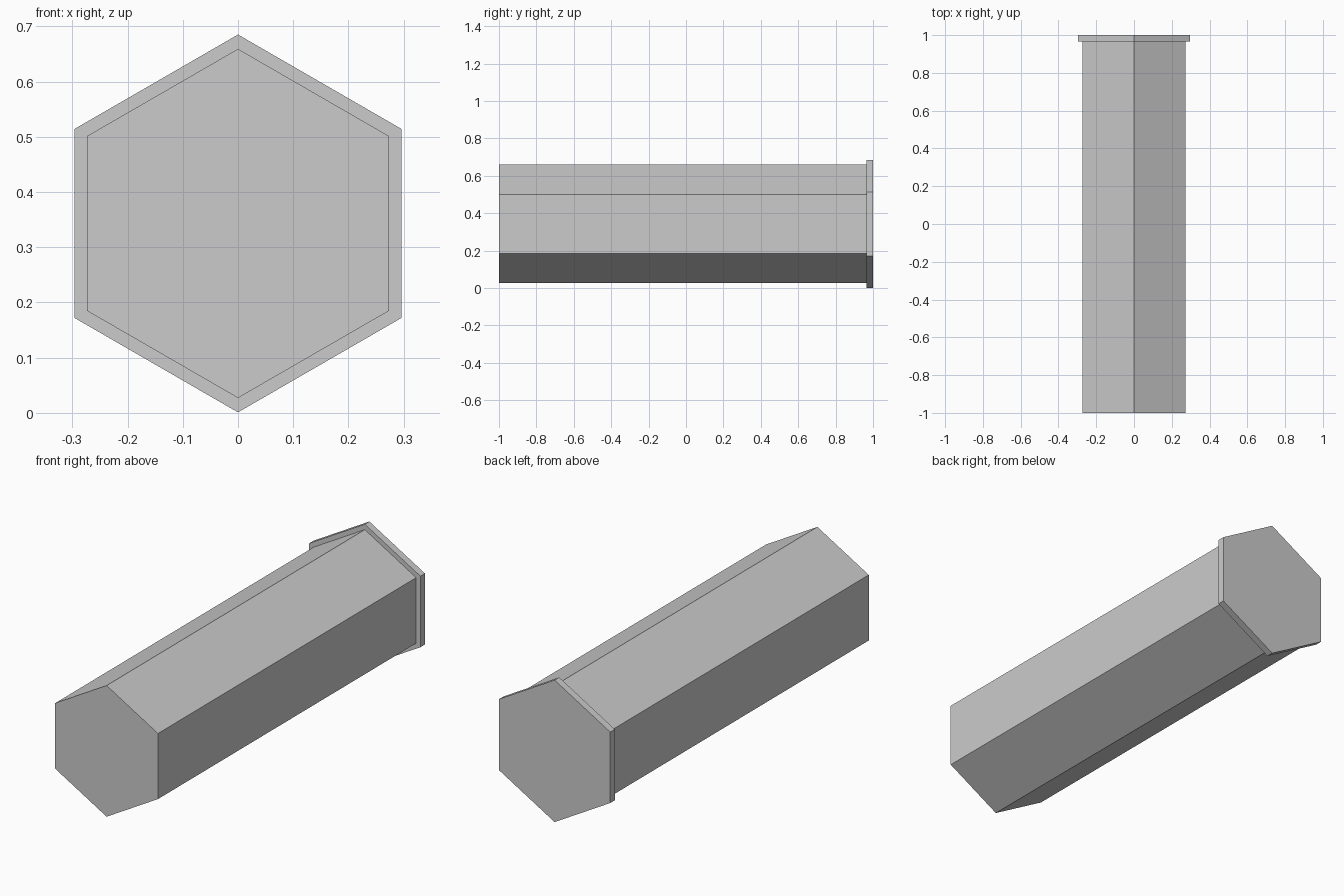
import bpy, bmesh, math
from mathutils import Vector

cube = bpy.data.objects.get("Cube")
if cube:
    bpy.data.objects.remove(cube, do_unlink=True)

AXIS_HEIGHT = 0.343

grey = bpy.data.materials.new("plain grey")
grey.use_nodes = True
colour = (0.6, 0.6, 0.6, 1)
grey.diffuse_color = colour
grey.node_tree.nodes["Principled BSDF"].inputs["Base Color"].default_value = colour


def hex_prism(name, radius, y_front, y_back):
    """Hexagonal bar along y with a corner pointing up."""
    bm = bmesh.new()
    ring = []
    for i in range(6):
        a = math.tau * i / 6
        ring.append(bm.verts.new((radius * math.sin(a), y_front,
                                  AXIS_HEIGHT + radius * math.cos(a))))
    front = bm.faces.new(ring)
    result = bmesh.ops.extrude_face_region(bm, geom=[front], use_keep_orig=True)
    moved = [g for g in result["geom"] if isinstance(g, bmesh.types.BMVert)]
    bmesh.ops.translate(bm, verts=moved, vec=Vector((0, y_back - y_front, 0)))
    bmesh.ops.recalc_face_normals(bm, faces=bm.faces[:])
    mesh = bpy.data.meshes.new(name)
    bm.to_mesh(mesh)
    bm.free()
    mesh.materials.append(grey)
    obj = bpy.data.objects.new(name, mesh)
    bpy.context.collection.objects.link(obj)
    return obj


# Long shaft and the wider end plate at the back
hex_prism("shaft", 0.316, -1, 0.965)
hex_prism("end_plate", 0.342, 0.965, 1)
